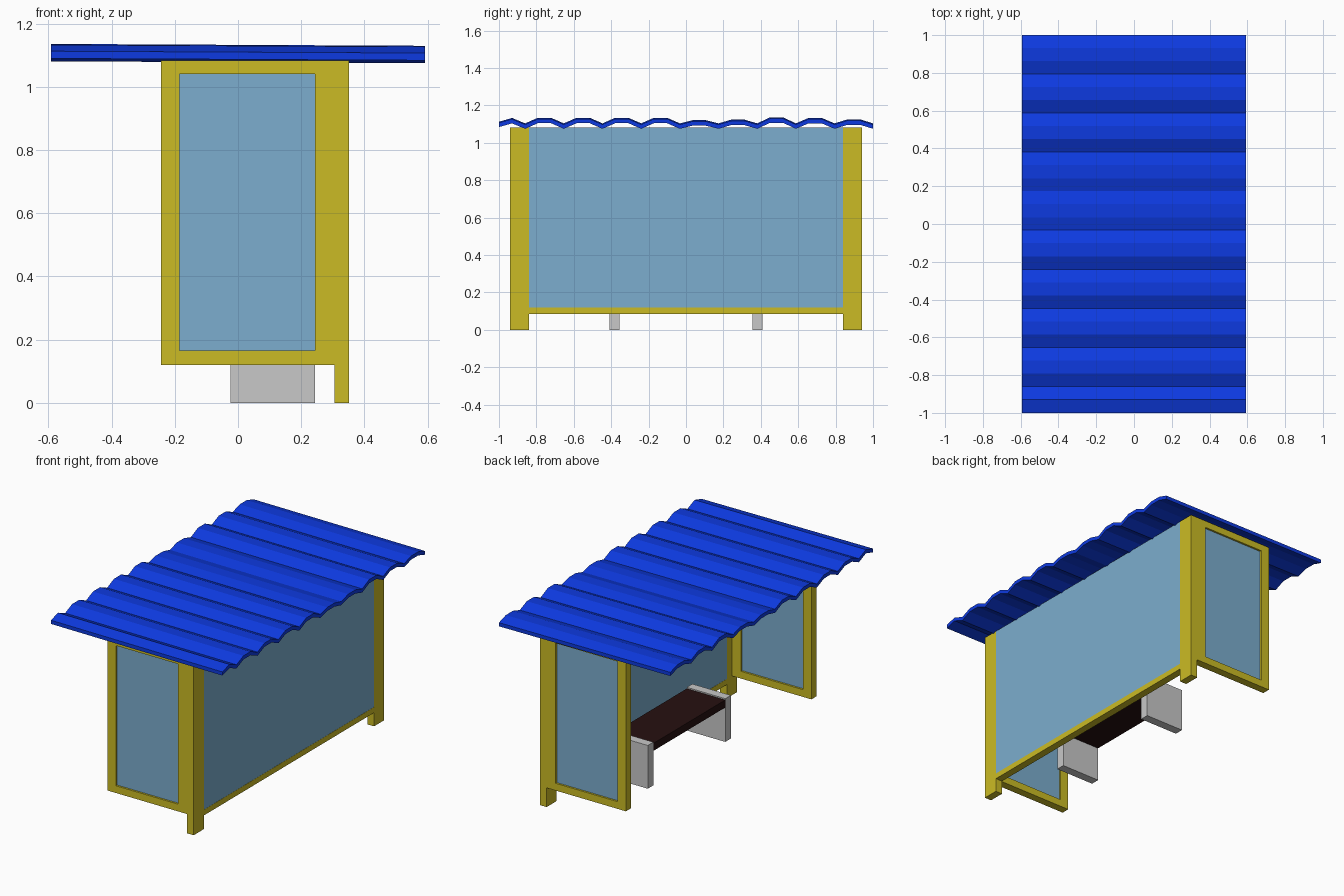
import bpy, bmesh

if "Cube" in bpy.data.objects:
    bpy.data.objects.remove(bpy.data.objects["Cube"])


def material(name, rgb):
    m = bpy.data.materials.new(name)
    m.diffuse_color = (*rgb, 1)
    m.use_nodes = True
    m.node_tree.nodes["Principled BSDF"].inputs["Base Color"].default_value = m.diffuse_color
    return m


YELLOW = material("yellow_paint", (0.60, 0.50, 0.018))
GLASS = material("blue_glass", (0.20, 0.42, 0.62))
BLUE = material("blue_roofing", (0.004, 0.042, 0.75))
GREY = material("concrete_grey", (0.58, 0.58, 0.58))
BROWN = material("dark_brown_wood", (0.019, 0.005, 0.005))


def finish(name, bm, mat):
    bmesh.ops.recalc_face_normals(bm, faces=bm.faces)
    me = bpy.data.meshes.new(name)
    bm.to_mesh(me)
    bm.free()
    me.materials.append(mat)
    ob = bpy.data.objects.new(name, me)
    bpy.context.collection.objects.link(ob)
    return ob


def boxes(name, mat, *spans):
    """One object from boxes given as (x0, x1, y0, y1, z0, z1)."""
    bm = bmesh.new()
    for x0, x1, y0, y1, z0, z1 in spans:
        for v in bmesh.ops.create_cube(bm, size=1)["verts"]:
            v.co = (x1 if v.co.x > 0 else x0,
                    y1 if v.co.y > 0 else y0,
                    z1 if v.co.z > 0 else z0)
    return finish(name, bm, mat)


def side_box(s, x0, x1, y0, y1, z0, z1):
    """Box span placed on the -y or +y side."""
    a, b = sorted((s * y0, s * y1))
    return (x0, x1, a, b, z0, z1)


TOP = 1.083
for s, tag in ((-1, "front"), (1, "rear")):
    # corner post reaching the ground
    boxes(f"{tag}_post", YELLOW, side_box(s, 0.305, 0.352, 0.84, 0.94, 0, TOP))
    # side window frame: two stiles and two rails
    boxes(f"{tag}_window_frame", YELLOW,
          side_box(s, -0.243, -0.185, 0.89, 0.94, 0.12, TOP),
          side_box(s, 0.243, 0.305, 0.89, 0.94, 0.12, TOP),
          side_box(s, -0.185, 0.243, 0.89, 0.94, 0.12, 0.165),
          side_box(s, -0.185, 0.243, 0.89, 0.94, 1.04, TOP))
    # recessed side pane
    boxes(f"{tag}_window_pane", GLASS,
          side_box(s, -0.185, 0.243, 0.902, 0.928, 0.165, 1.04))
    # bench support slab
    boxes(f"{tag}_bench_support", GREY,
          side_box(s, -0.023, 0.243, 0.355, 0.41, 0, 0.27))

# long wall: bottom rail and pane
boxes("wall_rail", YELLOW, (0.305, 0.352, -0.84, 0.84, 0.085, 0.12))
boxes("wall_pane", GLASS, (0.306, 0.351, -0.84, 0.84, 0.12, TOP))

# bench seat
boxes("bench_seat", BROWN, (-0.023, 0.243, -0.355, 0.355, 0.215, 0.262))

# corrugated roof: valley, crest, crest repeated along y
crests = [1.131, 1.131, 1.131, 1.131, 1.118, 1.121, 1.133, 1.130, 1.122]
profile = [(-1.0, 1.110), (-0.93, 1.130)]
for i, crest in enumerate(crests):
    y = -0.86 + i * 0.2068
    profile += [(y, 1.101), (y + 0.068, crest), (y + 0.138, crest)]
profile.append((1.0, 1.101))

bm = bmesh.new()
THICK, TILT = 0.023, 0.003
rings = []
for x, dz in ((-0.592, TILT), (0.592, -TILT)):
    upper = [bm.verts.new((x, y, z + dz)) for y, z in profile]
    lower = [bm.verts.new((x, y, z + dz - THICK)) for y, z in profile]
    rings.append((upper, lower))
(u0, l0), (u1, l1) = rings
for i in range(len(profile) - 1):
    j = i + 1
    bm.faces.new((u0[i], u1[i], u1[j], u0[j]))
    bm.faces.new((l0[i], l0[j], l1[j], l1[i]))
    bm.faces.new((u0[i], u0[j], l0[j], l0[i]))
    bm.faces.new((u1[i], l1[i], l1[j], u1[j]))
for k in (0, -1):
    bm.faces.new((u0[k], l0[k], l1[k], u1[k]))
finish("corrugated_roof", bm, BLUE)
